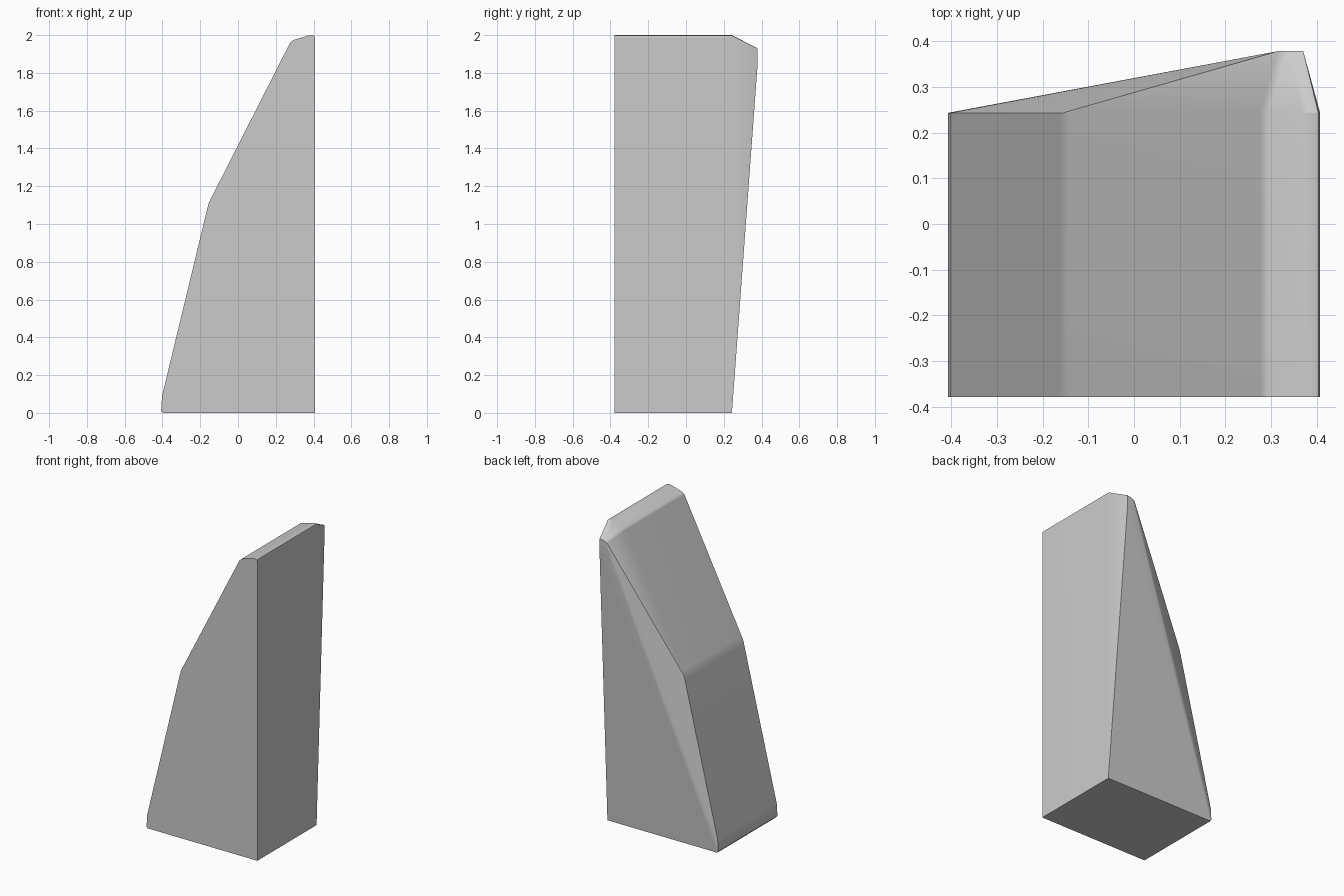
import bpy
import bmesh
import math

cube = bpy.data.objects.get("Cube")
if cube:
    bpy.data.objects.remove(cube)

# Plain grey
grey = bpy.data.materials.new("grey")
grey.use_nodes = True
colour = (0.6, 0.6, 0.6, 1)
grey.diffuse_color = colour
grey.node_tree.nodes["Principled BSDF"].inputs["Base Color"].default_value = colour

# Side-on outline (x, z) with softened knee, toe and crown
outline = [
    (0.407, 0), (-0.4, 0), (-0.407, 0.01), (-0.402, 0.09),
    (-0.163, 1.08), (-0.155, 1.11), (-0.143, 1.135),
    (0.267, 1.94), (0.276, 1.96), (0.292, 1.974),
    (0.37, 1.997), (0.39, 2.0), (0.403, 1.997), (0.407, 1.985),
]
FRONT, BACK, PEAK = -0.378, 0.243, 0.378

# Straight body plus a short raised ridge at the back, wrapped as one wedge
bm = bmesh.new()
for y in (FRONT, BACK):
    for x, z in outline:
        bm.verts.new((x, y, z))
for x, z in ((0.315, 1.915), (0.335, 1.925), (0.37, 1.93), (0.37, 1.83), (0.315, 1.87)):
    bm.verts.new((x, PEAK, z))
hull = bmesh.ops.convex_hull(bm, input=bm.verts)
loose = [v for v in bm.verts if not v.link_faces]
bmesh.ops.delete(bm, geom=loose, context='VERTS')
bmesh.ops.dissolve_limit(bm, angle_limit=math.radians(0.5),
                         verts=bm.verts, edges=bm.edges)
bmesh.ops.recalc_face_normals(bm, faces=bm.faces)

mesh = bpy.data.meshes.new("wedge_block")
bm.to_mesh(mesh)
bm.free()
mesh.materials.append(grey)
block = bpy.data.objects.new("wedge_block", mesh)
bpy.context.collection.objects.link(block)

# Keep the big edges crisp while the softened bends stay smooth
bpy.context.view_layer.objects.active = block
block.select_set(True)
bpy.ops.object.shade_smooth_by_angle(angle=math.radians(25))
weighted = block.modifiers.new("weighted_normals", 'WEIGHTED_NORMAL')
weighted.keep_sharp = True
